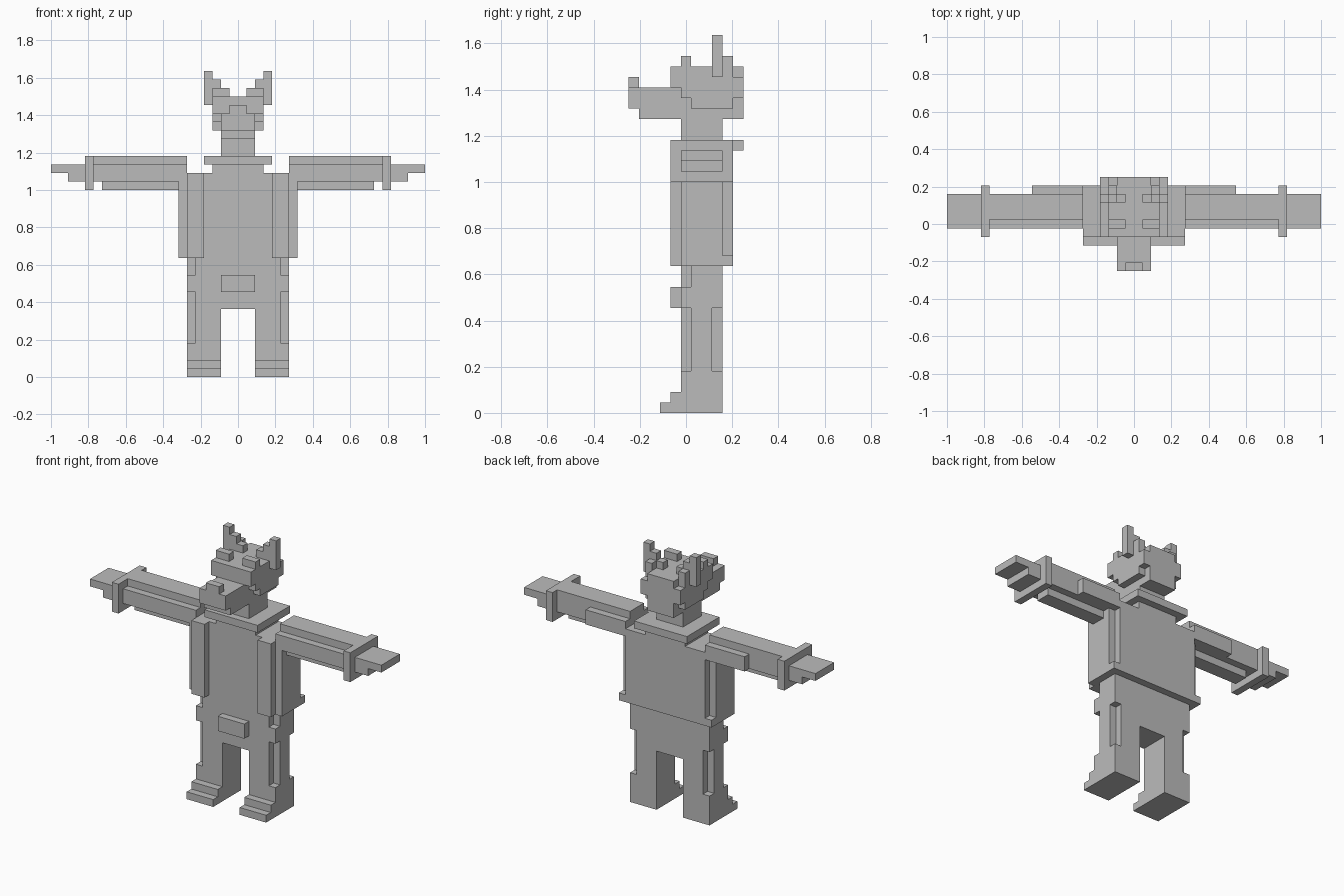
import bpy, bmesh

if "Cube" in bpy.data.objects:
    bpy.data.objects.remove(bpy.data.objects["Cube"])

U = 1 / 22          # size of one block
Y0 = 5.5            # depth offset in blocks

grey = bpy.data.materials.new("plain_grey")
grey.diffuse_color = (0.5, 0.5, 0.5, 1)
grey.use_nodes = True
grey.node_tree.nodes["Principled BSDF"].inputs["Base Color"].default_value = grey.diffuse_color


def fill(boxes, mirror):
    """Blocks inside boxes given as x0, x1, y0, y1, z0, z1."""
    cells = set()
    for x0, x1, y0, y1, z0, z1 in boxes:
        for x in range(x0, x1):
            for y in range(y0, y1):
                for z in range(z0, z1):
                    cells.add((x, y, z))
                    if mirror:
                        cells.add((-1 - x, y, z))
    return cells


parts, taken = [], set()


def part(name, add, cut=()):
    """Register a left-right symmetric block part."""
    cells = fill(add, True) - fill(cut, True) - taken
    taken.update(cells)
    parts.append((name, cells))


# legs and hips, with corner grooves down the outside
part("legs_and_hips",
     [(2, 6, 5, 9, 0, 8), (0, 6, 5, 9, 8, 14)],
     [(5, 6, 5, 6, 4, 10), (5, 6, 8, 9, 4, 10), (5, 6, 5, 6, 12, 14)])
part("toes", [(2, 6, 3, 5, 0, 1), (2, 6, 4, 5, 1, 2)])
part("buckle", [(0, 2, 4, 5, 10, 12)])

# coat: body, back panel, hem and front flaps
part("coat_body", [(0, 7, 5, 9, 14, 24)])
part("coat_back", [(0, 6, 9, 10, 14, 24), (6, 7, 9, 10, 14, 15)])
part("coat_flaps", [(4, 6, 4, 5, 14, 24)])
part("collar", [(0, 3, 5, 10, 24, 25), (0, 4, 4, 11, 25, 26)])

# arms
part("sleeves", [(6, 17, 5, 9, 23, 25), (6, 17, 6, 9, 25, 26),
                 (7, 16, 6, 8, 22, 23), (6, 12, 9, 10, 23, 25)])
part("cuffs", [(17, 18, 4, 10, 22, 26)])
part("hands", [(18, 22, 5, 9, 24, 25), (18, 20, 5, 9, 23, 24)])

# head
part("neck", [(0, 2, 5, 9, 26, 28)])
part("head", [(0, 2, 4, 11, 28, 33), (2, 3, 4, 10, 31, 33),
              (2, 3, 5, 10, 30, 31), (2, 3, 6, 10, 29, 30),
              (2, 3, 10, 11, 30, 32)])
part("snout", [(0, 2, 1, 4, 28, 31)])
part("nose", [(0, 2, 0, 1, 29, 31), (0, 1, 0, 1, 31, 32)])
part("brows", [(1, 3, 5, 6, 33, 34)])
part("ears", [(3, 4, 8, 9, 32, 36), (2, 3, 8, 9, 33, 35),
              (1, 2, 8, 9, 33, 34), (2, 3, 9, 10, 33, 34)])

# outer faces only, merged into large flat panels
for name, cells in parts:
    bm = bmesh.new()
    verts = {}

    def vert(p):
        if p not in verts:
            verts[p] = bm.verts.new((p[0] * U, (p[1] - Y0) * U, p[2] * U))
        return verts[p]

    for c in sorted(cells):
        for axis in range(3):
            for side in (0, 1):
                near = list(c)
                near[axis] += 2 * side - 1
                if tuple(near) in taken:
                    continue
                a, b = (axis + 1) % 3, (axis + 2) % 3
                ring = []
                for i, j in ((0, 0), (1, 0), (1, 1), (0, 1)):
                    p = list(c)
                    p[axis] += side
                    p[a] += i
                    p[b] += j
                    ring.append(vert(tuple(p)))
                bm.faces.new(ring if side else ring[::-1])
    bmesh.ops.dissolve_limit(bm, angle_limit=0.02, verts=bm.verts, edges=bm.edges)
    mesh = bpy.data.meshes.new(name)
    bm.to_mesh(mesh)
    bm.free()
    mesh.materials.append(grey)
    bpy.context.collection.objects.link(bpy.data.objects.new(name, mesh))
